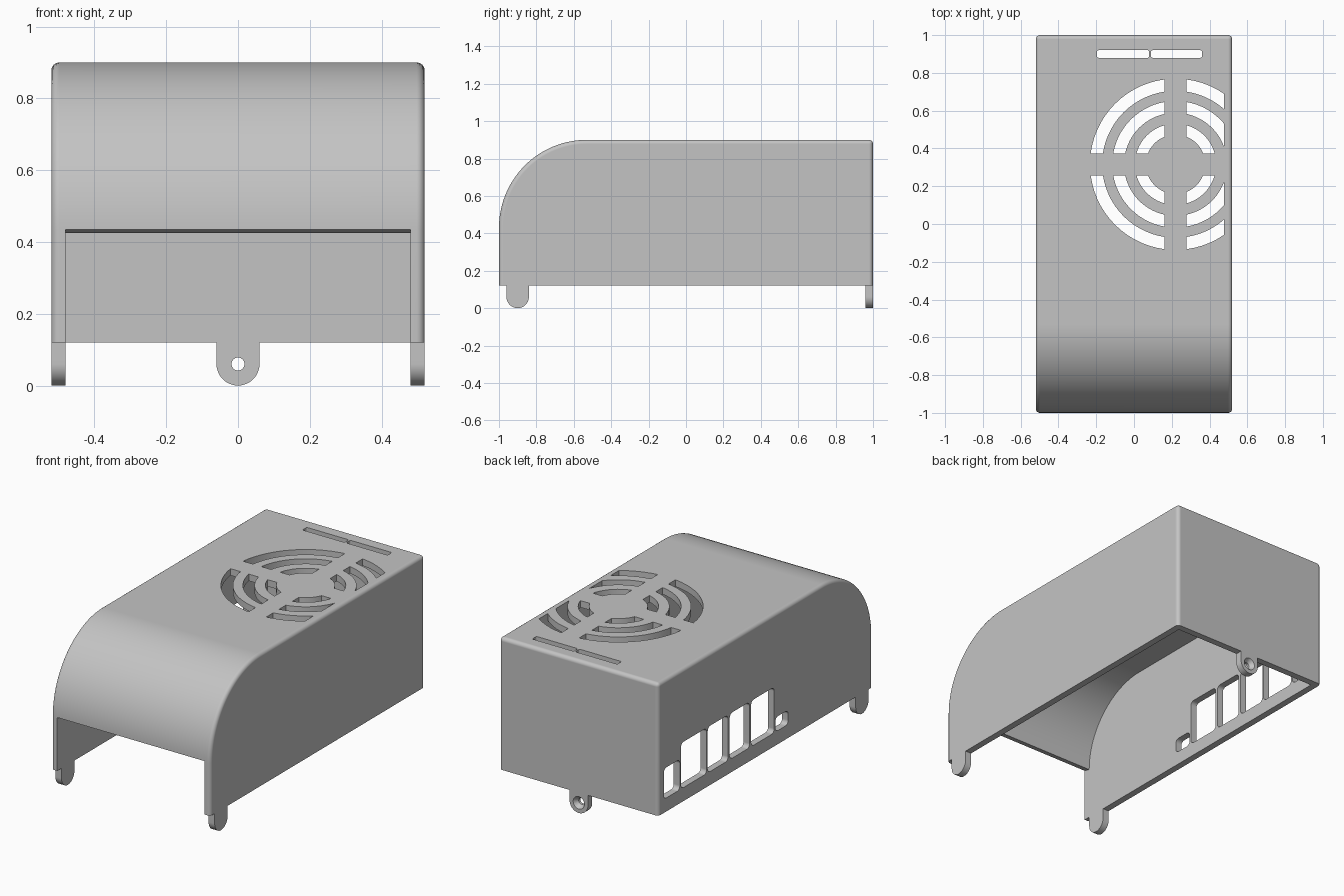
import bpy, bmesh
from math import sin, cos, pi, asin
from mathutils import Matrix, Vector

cube = bpy.data.objects.get("Cube")
if cube:
    bpy.data.objects.remove(cube, do_unlink=True)

GREY = (0.55, 0.55, 0.55, 1)
mat = bpy.data.materials.new("grey plastic")
mat.use_nodes = True
mat.diffuse_color = GREY
mat.node_tree.nodes["Principled BSDF"].inputs["Base Color"].default_value = GREY

HALF_X, WALL, BASE, TOP = 0.52, 0.04, 0.12, 0.9
ARC_Y, ARC_Z, ARC_R = -0.53, 0.43, 0.47


def arc(cx, cy, r, start, end, steps):
    return [(cx + r * cos(start + (end - start) * i / steps),
             cy + r * sin(start + (end - start) * i / steps)) for i in range(steps + 1)]


def finish(bm, name):
    bmesh.ops.recalc_face_normals(bm, faces=bm.faces)
    mesh = bpy.data.meshes.new(name)
    bm.to_mesh(mesh)
    bm.free()
    mesh.materials.append(mat)
    ob = bpy.data.objects.new(name, mesh)
    bpy.context.collection.objects.link(ob)
    return ob


def extrude_all(bm, offset):
    ret = bmesh.ops.extrude_face_region(bm, geom=bm.faces[:])
    verts = [g for g in ret["geom"] if isinstance(g, bmesh.types.BMVert)]
    bmesh.ops.translate(bm, verts=verts, vec=offset)


def prism(outline, axis, low, high):
    """Extrude a 2D outline along x (outline in y, z), y (x, z) or z (x, y)."""
    bm = bmesh.new()
    verts = []
    for p in outline:
        co = list(p)
        co.insert(axis, low)
        verts.append(bm.verts.new(co))
    bm.faces.new(verts)
    offset = Vector((0, 0, 0))
    offset[axis] = high - low
    extrude_all(bm, offset)
    return bm


def rounded_rect(x0, x1, y0, y1, r):
    return (arc(x1 - r, y1 - r, r, 0, pi / 2, 5) + arc(x0 + r, y1 - r, r, pi / 2, pi, 5)
            + arc(x0 + r, y0 + r, r, pi, 1.5 * pi, 5) + arc(x1 - r, y0 + r, r, 1.5 * pi, 2 * pi, 5))


def cut(ob, cutter):
    cutter.hide_render = True
    mod = ob.modifiers.new("cut", "BOOLEAN")
    mod.operation = "DIFFERENCE"
    mod.solver = "EXACT"
    mod.object = cutter
    bpy.context.view_layer.objects.active = ob
    bpy.ops.object.modifier_apply(modifier=mod.name)
    bpy.data.objects.remove(cutter, do_unlink=True)


def smooth(ob):
    bpy.ops.object.select_all(action="DESELECT")
    ob.select_set(True)
    bpy.context.view_layer.objects.active = ob
    bpy.ops.object.shade_smooth_by_angle(angle=0.6)
    mod = ob.modifiers.new("even shading", "WEIGHTED_NORMAL")
    mod.keep_sharp = True


# Outer body with a curved front, its outer edges rounded except at the base
outline = ([(-1, BASE), (1, BASE), (1, TOP)]
           + arc(ARC_Y, ARC_Z, ARC_R, pi / 2, pi, 28))
bm = prism(outline, 0, -HALF_X, HALF_X)
round_edges = []
for e in bm.edges:
    a, b = (v.co for v in e.verts)
    on_base = max(a.z, b.z) < BASE + 0.001
    on_side = abs(a.x - b.x) < 0.001
    back_top = min(a.y, b.y) > 0.99 and min(a.z, b.z) > TOP - 0.01
    if not on_base and (on_side or back_top):
        round_edges.append(e)
bmesh.ops.bevel(bm, geom=round_edges, offset=0.022, offset_type="OFFSET",
                segments=4, profile=0.5, affect="EDGES")
case = finish(bm, "case_shell")

# Hollow inside, open below and through the lower front
cavity = ([(-1.2, -0.1), (1 - WALL, -0.1), (1 - WALL, TOP - WALL)]
          + arc(ARC_Y, ARC_Z, ARC_R - WALL, pi / 2, pi, 28)
          + [(-0.96, 0.425), (-1.2, 0.485)])
cut(case, finish(prism(cavity, 0, WALL - HALF_X, HALF_X - WALL), "cavity_cutter"))

# Fan grille: three slotted rings, split by a cross and stopped at the left wall
FAN = Vector((0.22, 0.316, 0.8))
ARM, STEPS = 0.058, 14
bm = bmesh.new()
for inner, outer in ((0.157, 0.215), (0.273, 0.335), (0.389, 0.453)):
    for quarter in range(4):
        rows = []
        for r in (inner, outer):
            gap = asin(ARM / r)
            pts = arc(0, 0, r, gap + quarter * pi / 2, (quarter + 1) * pi / 2 - gap, STEPS)
            rows.append([bm.verts.new((x, y, 0)) for x, y in pts])
        for i in range(STEPS):
            bm.faces.new((rows[0][i], rows[1][i], rows[1][i + 1], rows[0][i + 1]))
bmesh.ops.transform(bm, matrix=Matrix.Translation(FAN), verts=bm.verts)
bmesh.ops.bisect_plane(bm, geom=bm.verts[:] + bm.edges[:] + bm.faces[:], dist=1e-5,
                       plane_co=(0.477, 0, 0), plane_no=(1, 0, 0), clear_outer=True)
extrude_all(bm, (0, 0, 0.3))
cut(case, finish(bm, "grille_cutter"))

# Two narrow slits near the back
for x0, x1 in ((-0.195, 0.08), (0.09, 0.36)):
    cut(case, finish(prism(rounded_rect(x0, x1, 0.88, 0.92, 0.008), 2, 0.8, 1.0), "slit_cutter"))

# Port openings in the right wall: y range, z range
PORTS = ((0.80, 0.95, 0.2, 0.38), (0.55, 0.79, 0.2, 0.47), (0.35, 0.54, 0.2, 0.47),
         (0.15, 0.335, 0.2, 0.47), (-0.08, 0.135, 0.2, 0.47), (-0.21, -0.09, 0.2, 0.285))
for port in PORTS:
    cut(case, finish(prism(rounded_rect(*port, 0.025), 0, -0.7, -0.4), "port_cutter"))
smooth(case)

# Round-ended tabs below the walls
TAB_R = 0.06


def tab_outline(centre):
    return ([(centre - TAB_R, BASE)] + arc(centre, TAB_R, TAB_R, pi, 2 * pi, 20)
            + [(centre + TAB_R, BASE)])


for name, x in (("right_front_tab", -HALF_X), ("left_front_tab", HALF_X - WALL)):
    smooth(finish(prism(tab_outline(-0.9), 0, x, x + WALL), name))

# Back tab with a countersunk screw hole
back_tab = finish(prism(tab_outline(0), 1, 1 - WALL, 1), "back_tab")
for r_in, r_out, y0, y1 in ((0.018, 0.018, 0.9, 1.1), (0.018, 0.038, 0.975, 1.002)):
    bm = bmesh.new()
    turn = Matrix.Translation((0, (y0 + y1) / 2, TAB_R)) @ Matrix.Rotation(-pi / 2, 4, "X")
    bmesh.ops.create_cone(bm, cap_ends=True, segments=32, radius1=r_in, radius2=r_out,
                          depth=y1 - y0, matrix=turn)
    cut(back_tab, finish(bm, "screw_cutter"))
smooth(back_tab)
